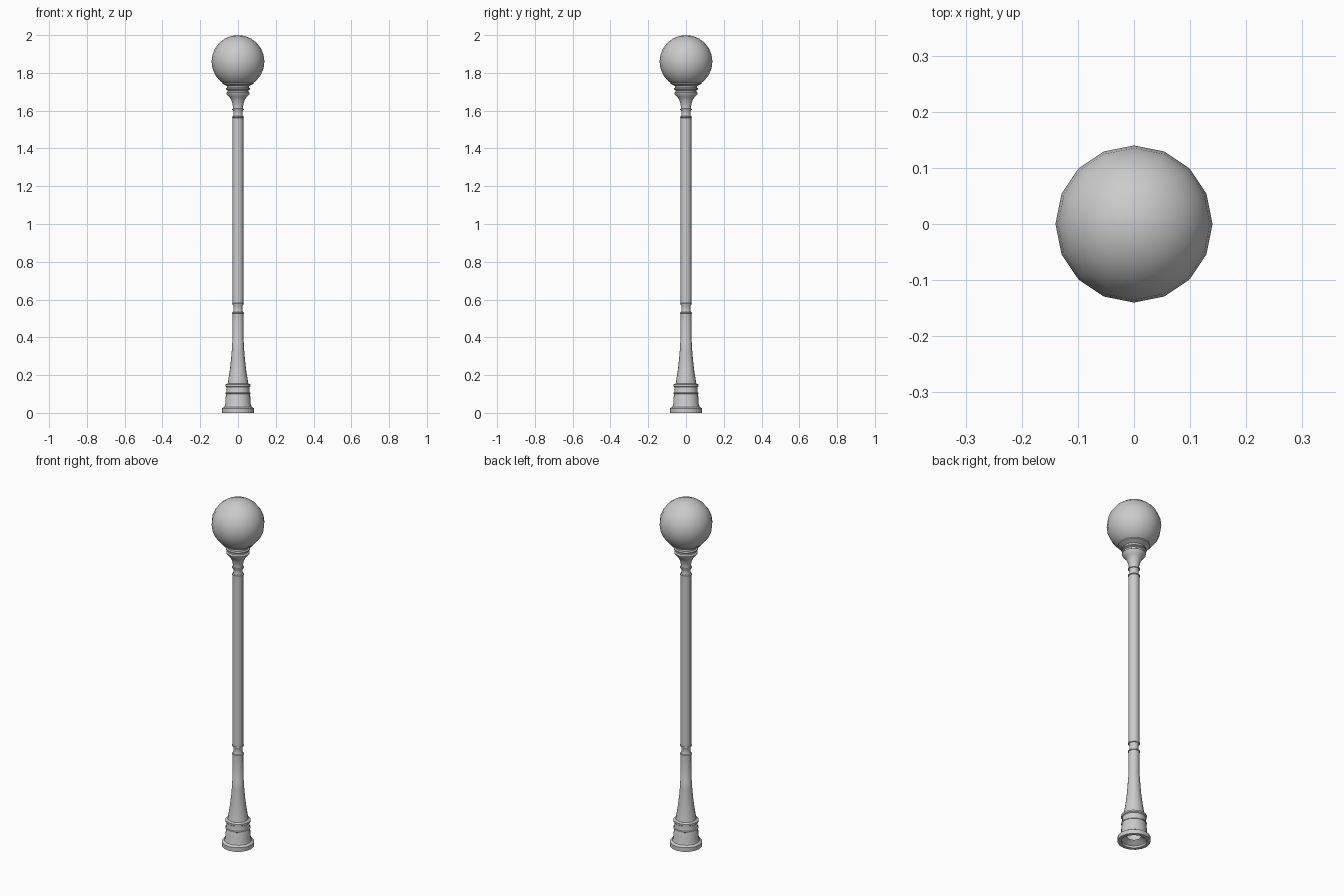
import bpy, bmesh, math

if "Cube" in bpy.data.objects:
    bpy.data.objects.remove(bpy.data.objects["Cube"])

SIDES = 16


def lathe(name, profile, angle=35):
    """Revolve (radius, z) points around z, leaving the ends open."""
    bm = bmesh.new()
    rings = []
    for r, z in profile:
        if r == 0:
            rings.append([bm.verts.new((0, 0, z))])
        else:
            rings.append([bm.verts.new((r * math.cos(2 * math.pi * i / SIDES),
                                        r * math.sin(2 * math.pi * i / SIDES), z))
                          for i in range(SIDES)])
    for a, b in zip(rings, rings[1:]):
        for i in range(SIDES):
            j = (i + 1) % SIDES
            if len(a) == 1:
                bm.faces.new((a[0], b[j], b[i]))
            elif len(b) == 1:
                bm.faces.new((a[i], a[j], b[0]))
            else:
                bm.faces.new((a[i], a[j], b[j], b[i]))
    me = bpy.data.meshes.new(name)
    bm.to_mesh(me)
    bm.free()
    ob = bpy.data.objects.new(name, me)
    bpy.context.collection.objects.link(ob)
    bpy.ops.object.select_all(action='DESELECT')
    ob.select_set(True)
    bpy.context.view_layer.objects.active = ob
    bpy.ops.object.shade_smooth_by_angle(angle=math.radians(angle))
    return ob


def ring(name, z, r, h, inner):
    """Thin moulded band around the post."""
    return lathe(name, [(inner, z - h), (r, z - h / 2), (r, z + h / 2), (inner, z + h)])


# Pedestal with foot flange, hollow underneath
lathe("pedestal", [(0.035, 0.03), (0.066, 0.012), (0.066, 0.0), (0.085, 0.0), (0.085, 0.024),
                   (0.072, 0.032), (0.067, 0.05), (0.064, 0.10), (0.061, 0.107),
                   (0.061, 0.137), (0.066, 0.141), (0.066, 0.15), (0.055, 0.155)])
ring("pedestal_band", 0.104, 0.066, 0.005, 0.061)

# Flared lower column
lathe("lower_column", [(0.055, 0.155), (0.049, 0.19), (0.043, 0.23), (0.037, 0.28),
                       (0.033, 0.33), (0.030, 0.38), (0.028, 0.385), (0.028, 0.53)])

# Shaft with its two necks
lathe("lower_neck", [(0.028, 0.53), (0.024, 0.54), (0.024, 0.565), (0.028, 0.575)])
lathe("shaft", [(0.028, 0.575), (0.028, 1.565)])
lathe("upper_neck", [(0.028, 1.565), (0.024, 1.573), (0.024, 1.597), (0.028, 1.605)])
for i, z in enumerate((0.53, 0.577, 1.566, 1.607)):
    ring("neck_ring_%d" % (i + 1), z, 0.031, 0.005, 0.024)

# Flared lamp holder
lathe("lamp_holder", [(0.028, 1.605), (0.026, 1.62), (0.030, 1.638), (0.035, 1.655),
                      (0.045, 1.672), (0.060, 1.687), (0.062, 1.695), (0.055, 1.70),
                      (0.055, 1.708), (0.064, 1.712), (0.064, 1.718), (0.057, 1.722),
                      (0.057, 1.73), (0.066, 1.734), (0.082, 1.742), (0.082, 1.747),
                      (0.06, 1.747)])

# Globe
n = 12
lathe("globe", [(0 if k in (0, n) else 0.14 * math.sin(math.pi * k / n),
                 1.86 - 0.14 * math.cos(math.pi * k / n)) for k in range(n + 1)], 60)
